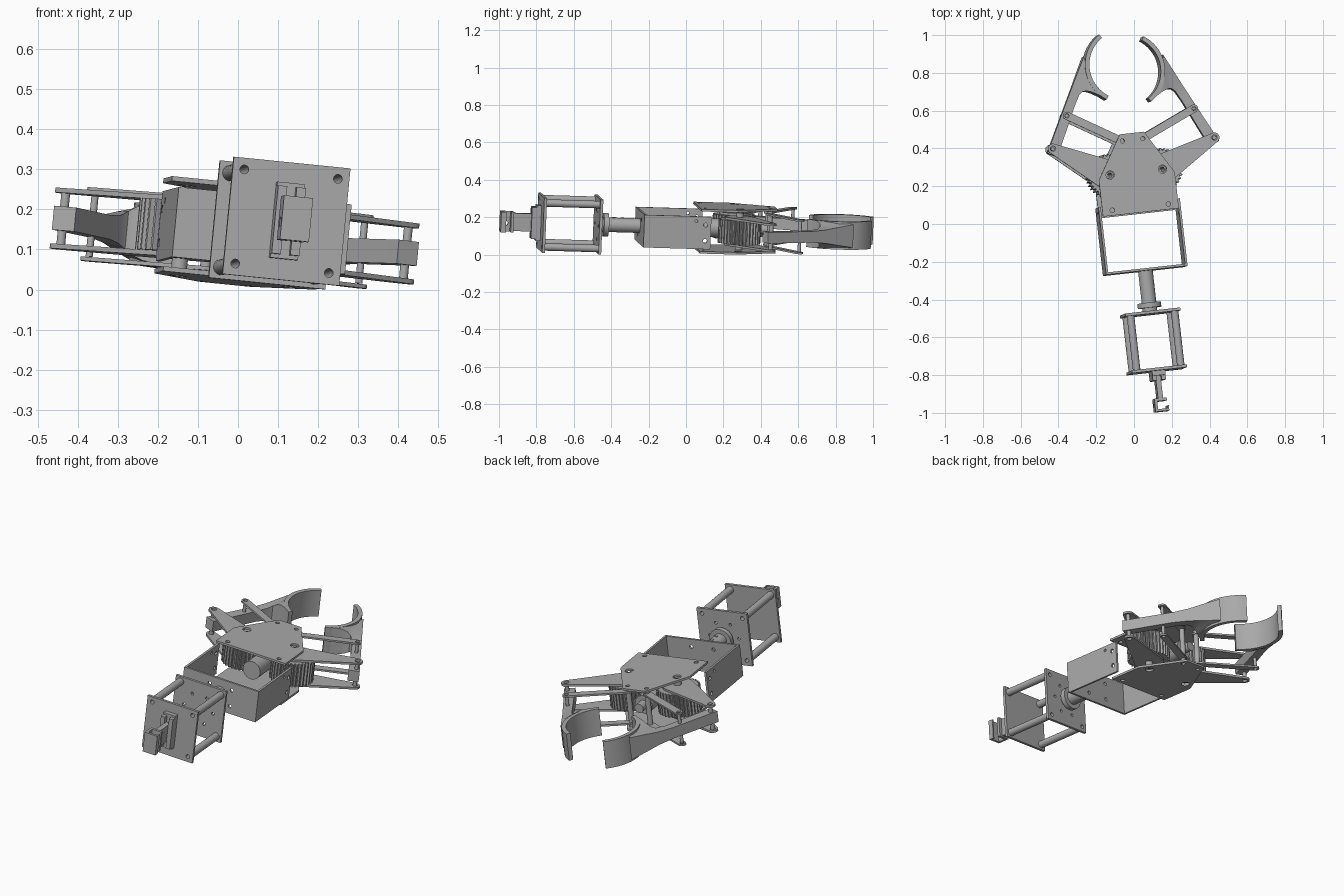
import bpy, bmesh, math
from mathutils import Matrix, Vector, geometry

if "Cube" in bpy.data.objects:
    bpy.data.objects.remove(bpy.data.objects["Cube"], do_unlink=True)

metal = bpy.data.materials.new("grey_metal")
metal.use_nodes = True
metal.diffuse_color = (0.4, 0.4, 0.4, 1)
metal.node_tree.nodes["Principled BSDF"].inputs["Base Color"].default_value = (0.4, 0.4, 0.4, 1)

# The whole arm lies slightly turned: columns are its across, along and up axes
across = Vector((0.988, 0.11, -0.10)).normalized()
up = across.cross(Vector((-0.113, 0.993, -0.03))).normalized()
along = up.cross(across)
FRAME = Matrix.Translation((0.032, 0, 0.147)) @ Matrix((across, along, up)).transposed().to_4x4()


def finish(bm, name):
    bmesh.ops.recalc_face_normals(bm, faces=bm.faces)
    bm.transform(FRAME)
    mesh = bpy.data.meshes.new(name)
    bm.to_mesh(mesh)
    bm.free()
    mesh.materials.append(metal)
    obj = bpy.data.objects.new(name, mesh)
    bpy.context.collection.objects.link(obj)
    bpy.ops.object.select_all(action="DESELECT")
    obj.select_set(True)
    bpy.context.view_layer.objects.active = obj
    bpy.ops.object.shade_smooth_by_angle(angle=math.radians(30))
    return obj


def place(axis, a, b, d):
    return {"z": (a, b, d), "y": (a, d, b), "x": (d, a, b)}[axis]


def circle(r, centre=(0, 0), n=24):
    return [(centre[0] + r * math.cos(2 * math.pi * i / n),
             centre[1] + r * math.sin(2 * math.pi * i / n)) for i in range(n)]


def rect(a0, a1, b0, b1):
    return [(a0, b0), (a1, b0), (a1, b1), (a0, b1)]


def slab(name, axis, outline, d0, d1, holes=()):
    """Flat outline with round holes (a, b, radius), extruded along an axis."""
    bm = bmesh.new()
    edges = []
    for loop in [outline] + [circle(r, (a, b), 16) for a, b, r in holes]:
        vs = [bm.verts.new(place(axis, a, b, d0)) for a, b in loop]
        edges += [bm.edges.new((vs[i - 1], vs[i])) for i in range(len(vs))]
    normal = Vector(place(axis, 0, 0, 1))
    bmesh.ops.triangle_fill(bm, use_beauty=True, use_dissolve=False, edges=edges, normal=normal)
    ext = bmesh.ops.extrude_face_region(bm, geom=bm.faces[:])
    moved = [g for g in ext["geom"] if isinstance(g, bmesh.types.BMVert)]
    bmesh.ops.translate(bm, verts=moved, vec=normal * (d1 - d0))
    return finish(bm, name)


def rod(name, axis, centre, r, d0, d1, bore=0):
    holes = [(*centre, bore)] if bore else []
    return slab(name, axis, circle(r, centre), d0, d1, holes)


def hull(c0, r0, c1, r1):
    pts = circle(r0, c0) + circle(r1, c1)
    return [pts[i] for i in geometry.convex_hull_2d([Vector(p) for p in pts])]


def loft(name, stations):
    """Solid through stations of (outer point, inner point, half height)."""
    bm = bmesh.new()
    rings = [[bm.verts.new((*p, z)) for p, z in ((o, -h), (i, -h), (i, h), (o, h))]
             for o, i, h in stations]
    for r0, r1 in zip(rings, rings[1:]):
        for k in range(4):
            bm.faces.new((r0[k - 1], r0[k], r1[k], r1[k - 1]))
    bm.faces.new(rings[0])
    bm.faces.new(rings[-1])
    return finish(bm, name)


SIGNS = (-1, 1)
corners = [(a, b) for a in SIGNS for b in SIGNS]

# Rear mounting hook and its base
slab("hook_base", "y", rect(-0.035, 0.035, -0.095, 0.095), -0.81, -0.78)
for s in SIGNS:
    slab("base_clamp", "y", rect(s * 0.035, s * 0.012, -0.085, 0.085), -0.835, -0.81)
slab("hook_stem", "x", rect(-0.935, -0.8, -0.048, 0.048), -0.015, 0.012)
slab("hook_back", "y", rect(-0.036, 0.03, -0.055, 0.055), -0.945, -0.93)
slab("hook_side", "x", rect(-1.0, -0.93, -0.055, 0.055), -0.036, -0.022, [(-0.967, -0.01, 0.012)])
slab("hook_front", "y", rect(-0.036, 0.037, -0.055, 0.055), -1.0, -0.987)
slab("hook_lip", "x", rect(-1.0, -0.972, -0.055, 0.055), 0.029, 0.037)

# Square cage: two plates joined by four hollow spacers
square = rect(-0.147, 0.147, -0.147, 0.147)
corner_holes = [(a * 0.118, b * 0.118, 0.011) for a, b in corners]
slab("cage_front_plate", "y", square, -0.785, -0.77, corner_holes)
ring_holes = [(a, b, 0.008) for a, b in circle(0.085, n=6)]
slab("cage_back_plate", "y", square, -0.482, -0.467, corner_holes + ring_holes)
for a, b in corners:
    rod("cage_spacer", "y", (a * 0.118, b * 0.118), 0.02, -0.77, -0.482, 0.011)

# Wrist shaft with flange and set screws
rod("wrist_flange", "y", (0, 0), 0.063, -0.447, -0.42)
rod("wrist_shaft", "y", (0, 0), 0.039, -0.467, -0.25)
for v in (-0.39, -0.345):
    rod("set_screw", "z", (0, v), 0.009, 0.03, 0.041)

# U-shaped bracket
wall_holes = [(a * 0.065, b * 0.045 - 0.008, 0.01) for a, b in corners]
slab("bracket_wall", "y", rect(-0.218, 0.218, -0.095, 0.08), -0.25, -0.238, wall_holes)
arm_holes = [(0.08, -0.05, 0.011), (0.08, 0.035, 0.011), (0.03, 0.055, 0.008)]
for s in SIGNS:
    slab("bracket_arm", "x", rect(-0.238, 0.11, -0.095, 0.08), s * 0.206, s * 0.218, arm_holes)

# Palm plates above and below
half = [(0.203, 0.057), (0.203, 0.25), (0.065, 0.48)]
palm = half + [(-u, v) for u, v in reversed(half)]
palm_holes = [(s * u, v, r) for s in SIGNS
              for u, v, r in ((0.14, 0.272, 0.022), (0.055, 0.444, 0.011), (0.15, 0.085, 0.012))]
slab("palm_top", "z", palm, 0.106, 0.118, palm_holes)
slab("palm_bottom", "z", palm, -0.12, -0.108, palm_holes)

# Worm drive between the gears
rod("worm_drive", "y", (0, 0), 0.05, 0.09, 0.4)
rod("worm_tip", "y", (0, 0), 0.025, 0.4, 0.45)


def gear_outline(centre, teeth=34):
    pts = []
    for i in range(teeth * 4):
        t = 2 * math.pi * i / (teeth * 4)
        r = 0.114 if i % 4 < 2 else 0.102
        pts.append((centre[0] + r * math.cos(t), centre[1] + r * math.sin(t)))
    return pts


def arc(r, deg):
    t = math.radians(deg)
    return (0.004 + r * math.cos(t), 0.828 + r * math.sin(t))


# Finger body from the outer pivot to the jaw, flaring in height
body = [((0.458, 0.408), (0.405, 0.385), 0.03),
        ((0.33, 0.66), (0.285, 0.64), 0.03),
        ((0.29, 0.738), (0.255, 0.695), 0.036),
        ((0.255, 0.807), (0.237, 0.711), 0.048),
        ((0.21, 0.895), (0.215, 0.712), 0.062),
        (arc(0.195, 0), (0.19, 0.703), 0.072),
        (arc(0.195, -25), (0.16, 0.686), 0.075),
        (arc(0.195, -50), (0.125, 0.665), 0.075)]
jaw = [(arc(0.207, d), arc(0.184, d), 0.075) for d in range(-57, 58, 6)]

for s, side in ((1, "left"), (-1, "right")):
    # The two linkages stand at slightly different openings
    du, dv = s * 0.008, -s * 0.018

    def at(p):
        return (s * (p[0] + du), p[1] + dv)

    gear, knuckle = (s * 0.14, 0.272), (s * 0.055, 0.444)
    crank_end, link_end = at((0.43, 0.427)), at((0.338, 0.592))
    slab(side + "_gear", "z", gear_outline(gear), -0.064, 0.064, [(*gear, 0.02)])
    rod(side + "_gear_pin", "z", gear, 0.02, -0.1, 0.1, 0.012)
    rod(side + "_knuckle_pin", "z", knuckle, 0.014, -0.108, 0.106)
    rod(side + "_crank_pin", "z", crank_end, 0.011, -0.066, 0.066)
    rod(side + "_link_pin", "z", link_end, 0.009, -0.08, 0.08)
    for w in (-0.07, 0.07):
        slab(side + "_crank", "z", hull(gear, 0.08, crank_end, 0.027), w - 0.006, w + 0.006,
             [(*gear, 0.02), (*crank_end, 0.014)])
    for w in (-0.087, 0.087):
        slab(side + "_link", "z", hull(knuckle, 0.021, link_end, 0.021), w - 0.005, w + 0.005,
             [(*knuckle, 0.01), (*link_end, 0.011)])
    for name, shape in (("_finger", body), ("_jaw", jaw)):
        loft(side + name, [(at(o), at(i), h) for o, i, h in shape])
